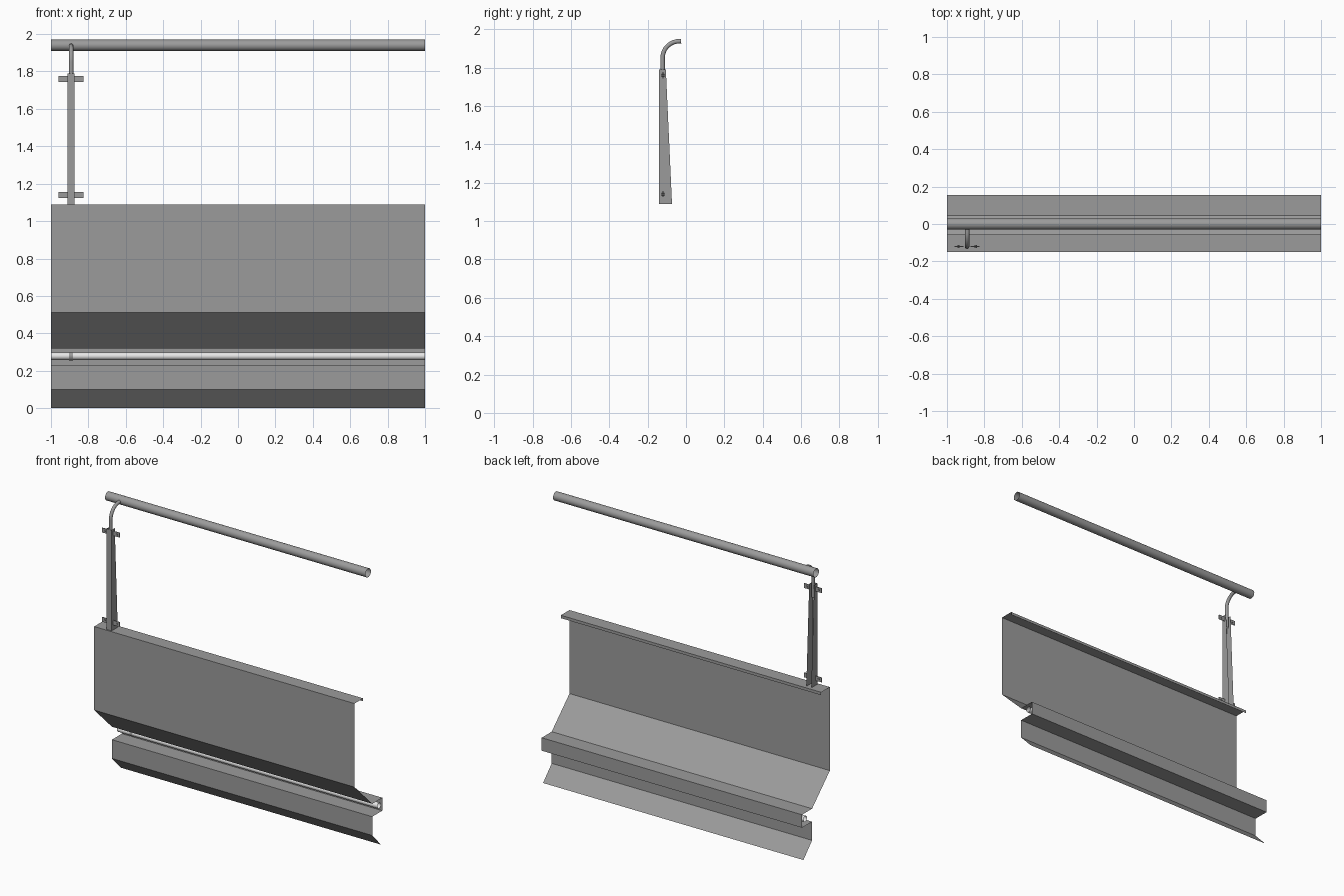
import bpy, bmesh, math
from mathutils import Vector

if "Cube" in bpy.data.objects:
    bpy.data.objects.remove(bpy.data.objects["Cube"])


def material(name, v):
    m = bpy.data.materials.new(name)
    m.diffuse_color = (v, v, v, 1)
    m.use_nodes = True
    m.node_tree.nodes["Principled BSDF"].inputs["Base Color"].default_value = m.diffuse_color
    return m


STEEL = material("galvanised grey", 0.33)
WHITE = material("white cable", 0.9)
PX = -0.892  # x position of the post assembly


def add(name, bm, mat, smooth=False):
    me = bpy.data.meshes.new(name)
    bm.to_mesh(me)
    bm.free()
    me.materials.append(mat)
    ob = bpy.data.objects.new(name, me)
    bpy.context.collection.objects.link(ob)
    for p in me.polygons:
        p.use_smooth = smooth
    return ob


def loft(name, rings, mat, closed=False, smooth=False):
    bm = bmesh.new()
    vs = [[bm.verts.new(p) for p in r] for r in rings]
    n = len(rings[0])
    for a, b in zip(vs, vs[1:]):
        for i in range(n if closed else n - 1):
            j = (i + 1) % n
            bm.faces.new((a[i], a[j], b[j], b[i]))
    return add(name, bm, mat, smooth)


def extrude_x(name, profile, x0, x1, mat, **kw):
    return loft(name, [[(x, y, z) for y, z in profile] for x in (x0, x1)], mat, **kw)


def arc(cy, cz, r, a0, a1, n):
    return [(cy + r * math.cos(math.radians(a0 + (a1 - a0) * i / n)),
             cz + r * math.sin(math.radians(a0 + (a1 - a0) * i / n))) for i in range(n + 1)]


def solid(name, size, loc, mat, sides=0):
    # box, or a bolt-like prism along y when sides is given
    bm = bmesh.new()
    if sides:
        bmesh.ops.create_cone(bm, cap_ends=True, segments=sides, radius1=size[0],
                              radius2=size[0], depth=size[1])
        for v in bm.verts:
            v.co = Vector((v.co.x, -v.co.z, v.co.y))
    else:
        bmesh.ops.create_cube(bm, size=1)
        bmesh.ops.scale(bm, vec=size, verts=bm.verts)
    bmesh.ops.translate(bm, vec=loc, verts=bm.verts)
    return add(name, bm, mat)


# Folded barrier sheet with top flange and cable channel
extrude_x("barrier_sheet",
          [(-.055, 1.07), (-.055, 1.09), (-.15, 1.09), (-.15, .51), (.045, .32),
           (.155, .32), (.155, .23), (.045, .23), (.045, .10), (.14, 0)], -1, 1, STEEL)

# Handrail and cable, both open-ended
extrude_x("handrail", arc(0, 1.94, .03, 0, 360, 32)[:-1], -1, 1, STEEL, closed=True, smooth=True)
extrude_x("cable", arc(.12, .278, .02, 0, 360, 24)[:-1], -1, 1, WHITE, closed=True, smooth=True)

# Clip holding the cable
extrude_x("cable_clip",
          [(.15, .318), (.15, .301)] + arc(.12, .278, .023, 90, 270, 14) + [(.15, .255), (.15, .238)],
          PX - .011, PX + .011, STEEL)

# Tapered channel post
W = .019
loft("post", [[(PX - W, back, z), (PX - W, -.14, z), (PX + W, -.14, z), (PX + W, back, z)]
              for z, back in ((1.09, -.073), (1.79, -.105))], STEEL)

# Bent arm carrying the handrail
path = [(-.12, 1.70)] + arc(-.035, 1.85, .087, 180, 90, 14) + [(-.026, 1.938)]
rings = []
for i, (y, z) in enumerate(path):
    a, b = path[max(i - 1, 0)], path[min(i + 1, len(path) - 1)]
    t = Vector((0, b[0] - a[0], b[1] - a[1])).normalized()
    e1 = Vector((1, 0, 0))
    e2 = t.cross(e1)
    rings.append([Vector((PX, y, z)) + .0115 * (e1 * math.cos(k * math.pi / 8) + e2 * math.sin(k * math.pi / 8))
                  for k in range(16)])
loft("rail_arm", rings, STEEL, closed=True, smooth=True)

# Mounting brackets with bolts
for label, z in (("lower", 1.14), ("upper", 1.76)):
    for side, s in (("left", -1), ("right", 1)):
        solid(f"{label}_{side}_bracket", (.048, .005, .032), (PX + s * .043, -.12, z), STEEL)
        solid(f"{label}_{side}_bolt", (.007, .015), (PX + s * .046, -.12, z), STEEL, 6)
